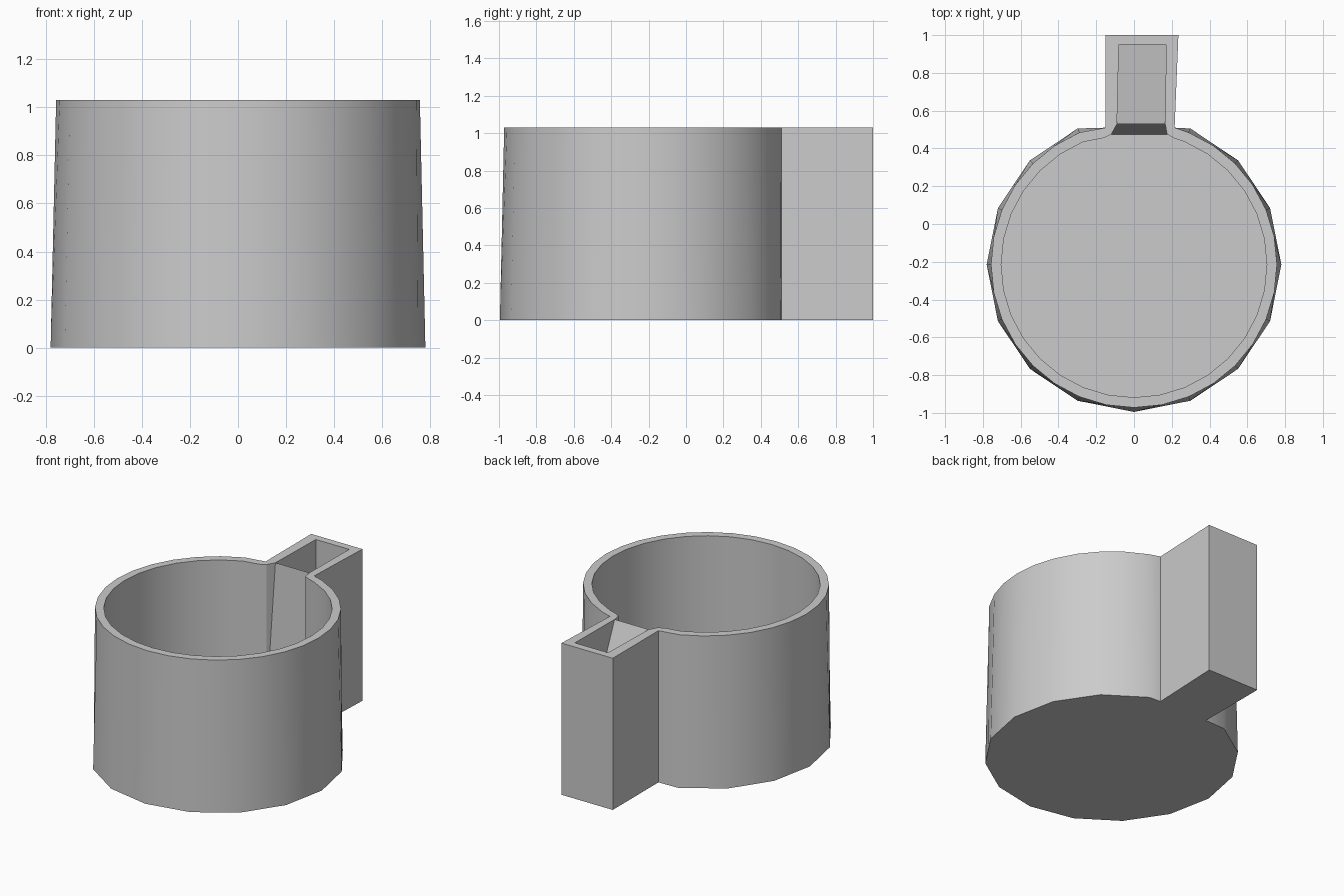
import bpy, bmesh
from math import sin, cos, radians

if "Cube" in bpy.data.objects:
    bpy.data.objects.remove(bpy.data.objects["Cube"])

H, FLOOR, CY = 1.03, 0.06, -0.215
STEP = 11.25
CHORD = cos(radians(STEP))


def arc(r, odd=1.0):
    """Plan of the round wall, from the left of the neck round the front to the right."""
    pts = []
    for k in range(-14, 15):
        a = radians(-90 + STEP * k)
        q = r * (odd if k % 2 else 1.0)
        pts.append((q * cos(a), CY + q * sin(a)))
    return pts


# Plan profiles: 16-sided foot, 32-sided rim, square neck at the back
neck_out = [(0.215, 0.51), (0.235, 1.0), (-0.15, 1.0), (-0.15, 0.51)]
neck_in = [(0.21, 0.455), (0.175, 0.475), (0.165, 0.53), (0.17, 0.95),
           (-0.08, 0.95), (-0.09, 0.53), (-0.12, 0.475), (-0.16, 0.455)]
foot = arc(0.78, CHORD) + neck_out
rim = arc(0.757) + neck_out
cavity = arc(0.703) + neck_in
n_arc = len(arc(1))

bm = bmesh.new()


def ring(pts, z):
    return [bm.verts.new((x, y, z)) for x, y in pts]


def bridge(a, b):
    """Wall between two rings, skipping collapsed corners."""
    for i in range(len(a)):
        j = (i + 1) % len(a)
        face = list(dict.fromkeys([a[i], a[j], b[j], b[i]]))
        if len(face) > 2:
            bm.faces.new(face)


# Outer wall and underside
bottom, top = ring(foot, 0), ring(rim, H)
bridge(bottom, top)
bm.faces.new(bottom[::-1])

# Inner wall; the floor rises to the rim at the two neck corners
inner = ring(cavity, H)
ridge_r, ridge_l = n_arc + 2, n_arc + 5
floor = [inner[i] if i in (ridge_r, ridge_l) else bm.verts.new((x, y, FLOOR))
         for i, (x, y) in enumerate(cavity)]
bridge(inner, floor)

# Cup floor, upright dividing panel and sloping pocket floor
bm.faces.new(floor[:ridge_r] + floor[ridge_l + 1:])
bm.faces.new((floor[ridge_l + 1], floor[ridge_r - 1], inner[ridge_r]))
bm.faces.new((floor[ridge_l + 1], inner[ridge_r], inner[ridge_l]))
bm.faces.new(floor[ridge_r:ridge_l + 1])

# Flat rim between the outer and inner top loops
edges = [bm.edges.get((loop[i - 1], loop[i]))
         for loop in (top, inner) for i in range(len(loop))]
bmesh.ops.triangle_fill(bm, use_beauty=True, use_dissolve=False,
                        edges=edges, normal=(0, 0, 1))
bmesh.ops.recalc_face_normals(bm, faces=bm.faces[:])

mesh = bpy.data.meshes.new("cup_body")
bm.to_mesh(mesh)
bm.free()
cup = bpy.data.objects.new("cup_body", mesh)
bpy.context.collection.objects.link(cup)
bpy.context.view_layer.objects.active = cup
cup.select_set(True)
bpy.ops.object.shade_smooth_by_angle(angle=radians(30))
